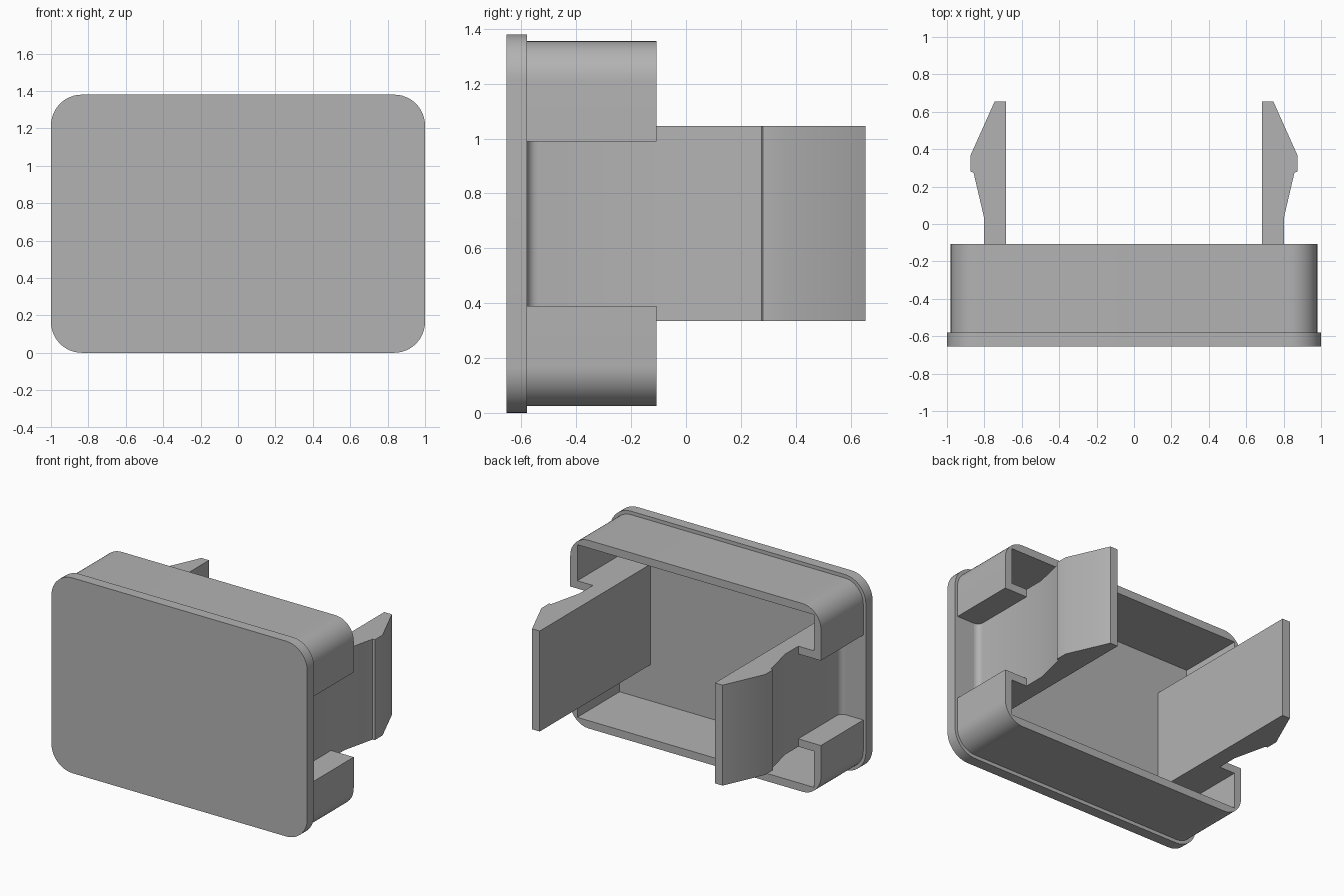
import bpy, bmesh
from math import cos, sin, radians

cube = bpy.data.objects.get("Cube")
if cube:
    bpy.data.objects.remove(cube, do_unlink=True)

GREY = (0.45, 0.45, 0.45, 1)
mat = bpy.data.materials.new("plain grey")
mat.use_nodes = True
mat.diffuse_color = GREY
mat.node_tree.nodes["Principled BSDF"].inputs["Base Color"].default_value = GREY

MID_Z = 0.69           # height of the horizontal symmetry plane
PLATE_BACK = -0.58
RIM_BACK = -0.107


def arc(cx, cz, r, start, end, steps=12):
    """Points along a circular arc, angles in degrees."""
    angles = [radians(start + (end - start) * i / steps) for i in range(steps + 1)]
    return [(cx + r * cos(a), cz + r * sin(a)) for a in angles]


def prism(name, bottom, top):
    """Solid between two matching outlines of 3D points."""
    bm = bmesh.new()
    a = [bm.verts.new(p) for p in bottom]
    b = [bm.verts.new(p) for p in top]
    bm.faces.new(a)
    bm.faces.new(b[::-1])
    for i in range(len(a)):
        j = (i + 1) % len(a)
        bm.faces.new((a[i], b[i], b[j], a[j]))
    bmesh.ops.recalc_face_normals(bm, faces=bm.faces)
    mesh = bpy.data.meshes.new(name)
    bm.to_mesh(mesh)
    bm.free()
    mesh.materials.append(mat)
    obj = bpy.data.objects.new(name, mesh)
    bpy.context.collection.objects.link(obj)
    bpy.ops.object.select_all(action="DESELECT")
    obj.select_set(True)
    bpy.context.view_layer.objects.active = obj
    bpy.ops.object.shade_smooth_by_angle(angle=radians(30))
    return obj


def prism_y(name, outline, y0, y1):
    return prism(name, [(x, y0, z) for x, z in outline], [(x, y1, z) for x, z in outline])


def prism_z(name, outline, z0, z1):
    return prism(name, [(x, y, z0) for x, y in outline], [(x, y, z1) for x, y in outline])


# Front plate with rounded corners
R = 0.165
cx, cz = 1 - R, MID_Z - R
plate = []
for sx, sz, start in ((1, 1, 0), (-1, 1, 90), (-1, -1, 180), (1, -1, 270)):
    plate += arc(sx * cx, MID_Z + sz * cz, R, start, start + 90)
prism_y("front_plate", plate, -0.655, PLATE_BACK)

# Rim halves: C-shaped walls with flanges turned in beside the clips
W, H, T, r = 0.98, 0.665, 0.055, 0.145
GAP, FLANGE_X = 0.30, 0.80
right_half = [(FLANGE_X, GAP), (W, GAP)] + arc(W - r, H - r, r, 0, 90)
inner_half = [(W - T, H - T), (W - T, GAP + T), (FLANGE_X, GAP + T)]
section = (right_half + [(-x, z) for x, z in reversed(right_half)]
           + [(-x, z) for x, z in reversed(inner_half)] + inner_half)
for name, s in (("upper_rim", 1), ("lower_rim", -1)):
    prism_y(name, [(x, MID_Z + s * z) for x, z in section], PLATE_BACK, RIM_BACK)

# Snap clips with barbed tips and a small fillet at the root
F = 0.04
clip = [(0.685, PLATE_BACK)] + arc(0.803 + F, PLATE_BACK + F, F, 270, 180, 5) + [
    (0.803, 0.04), (0.858, 0.275), (0.875, 0.28), (0.875, 0.365),
    (0.745, 0.655), (0.685, 0.655)]
for name, s in (("left_clip", 1), ("right_clip", -1)):
    prism_z(name, [(s * x, y) for x, y in clip], MID_Z - GAP - T, MID_Z + GAP + T)
